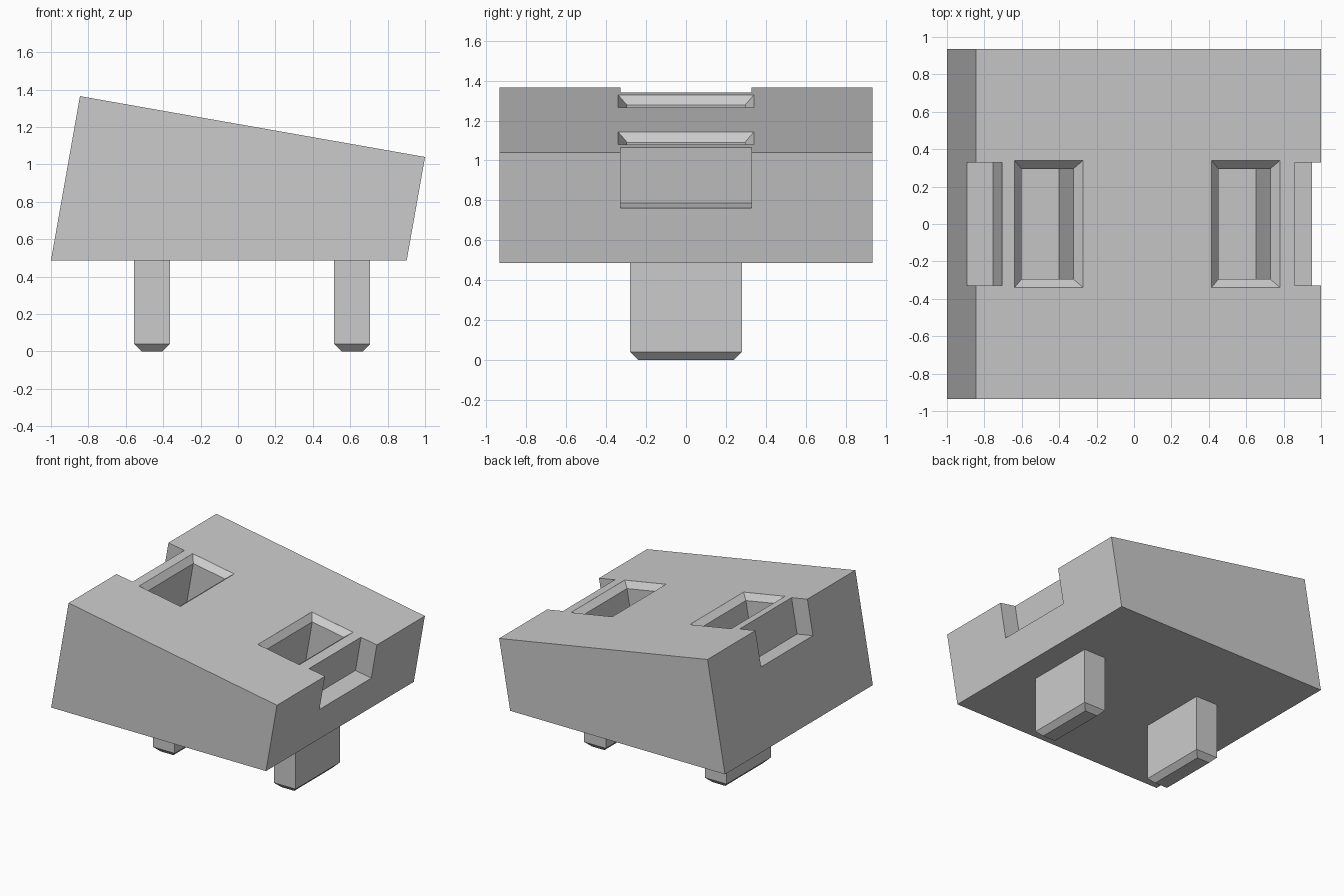
import bpy
import bmesh
import math
from mathutils import Matrix, Vector

if "Cube" in bpy.data.objects:
    bpy.data.objects.remove(bpy.data.objects["Cube"], do_unlink=True)

# Single plain grey finish
grey = bpy.data.materials.new("light_grey")
grey.use_nodes = True
grey.diffuse_color = (0.6, 0.6, 0.6, 1)
grey.node_tree.nodes["Principled BSDF"].inputs["Base Color"].default_value = (0.6, 0.6, 0.6, 1)


def loft(name, rings, matrix=Matrix()):
    """Closed flat-faced solid through a stack of equal-length rings."""
    bm = bmesh.new()
    loops = [[bm.verts.new(matrix @ Vector(p)) for p in ring] for ring in rings]
    for low, high in zip(loops, loops[1:]):
        for i in range(len(low)):
            j = (i + 1) % len(low)
            bm.faces.new((low[i], low[j], high[j], high[i]))
    bm.faces.new(loops[0][::-1])
    bm.faces.new(loops[-1])
    bmesh.ops.recalc_face_normals(bm, faces=bm.faces)
    mesh = bpy.data.meshes.new(name)
    bm.to_mesh(mesh)
    bm.free()
    mesh.materials.append(grey)
    obj = bpy.data.objects.new(name, mesh)
    bpy.context.collection.objects.link(obj)
    return obj


def rect(x, half_x, half_y, z):
    return [(x + sx * half_x, sy * half_y, z)
            for sx, sy in ((-1, -1), (1, -1), (1, 1), (-1, 1))]


# Sloped block, extruded front to back
BOTTOM, DEPTH = 0.487, 0.935
profile = [(-1, BOTTOM), (0.902, BOTTOM), (1, 1.04), (-0.845, 1.365)]
body = loft("sloped_block", [[(x, y, z) for x, z in profile] for y in (-DEPTH, DEPTH)])

# Frame lying on the sloping top, origin at its high edge
slope = Matrix.Translation((-0.845, 0, 1.365)) @ Matrix.Rotation(math.radians(10), 4, 'Y')
LENGTH = 1.873
cutters = []

# Sockets with a chamfered mouth
CHAMFER = 0.045
for u in (0.396, 1.465):
    half, wide = 0.186, 0.34
    inner = (u, half - CHAMFER, wide - CHAMFER)
    cutters.append(loft("socket_cutter", [
        rect(*inner, -0.49),
        rect(*inner, -CHAMFER),
        rect(u, half, wide, 0),
        rect(u, half, wide, 0.1)], slope))

# Notches in the two end edges
for u in (0, LENGTH):
    cutters.append(loft("notch_cutter", [rect(u, 0.142, 0.328, z) for z in (-0.283, 0.1)], slope))

bpy.context.view_layer.objects.active = body
for cutter in cutters:
    cutter.hide_render = True
    cut = body.modifiers.new("cut", 'BOOLEAN')
    cut.operation = 'DIFFERENCE'
    cut.solver = 'EXACT'
    cut.object = cutter
    bpy.ops.object.modifier_apply(modifier=cut.name)
for cutter in cutters:
    bpy.data.objects.remove(cutter, do_unlink=True)

# Two pegs underneath with chamfered tips
for name, x in (("right_peg", -0.46), ("left_peg", 0.61)):
    loft(name, [rect(x, 0.056, 0.24, 0), rect(x, 0.096, 0.28, 0.04),
                rect(x, 0.096, 0.28, BOTTOM)])
